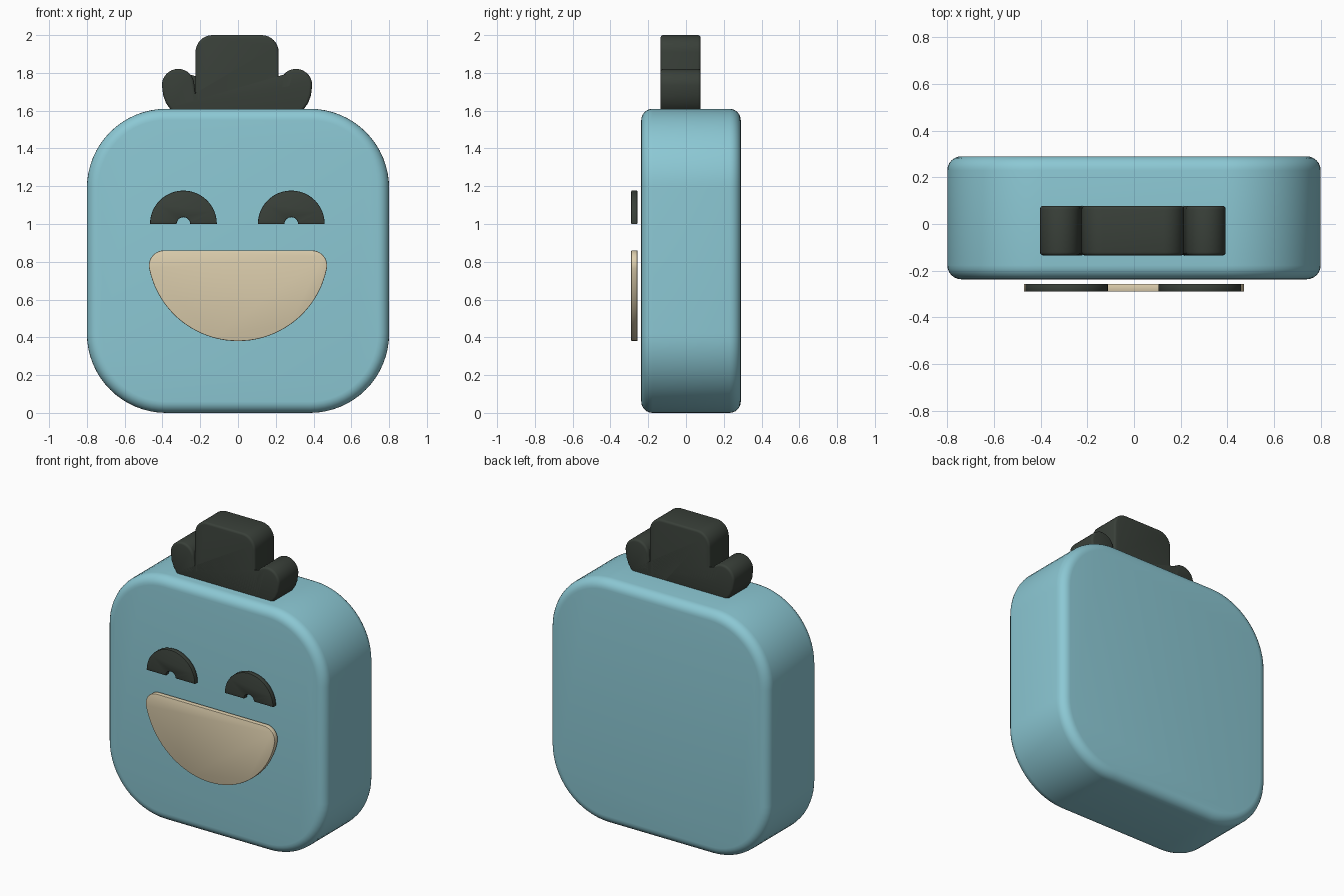
import bpy, bmesh
from math import sin, cos, radians, atan2, degrees, sqrt

cube = bpy.data.objects.get("Cube")
if cube:
    bpy.data.objects.remove(cube, do_unlink=True)


def material(name, rgb):
    mat = bpy.data.materials.new(name)
    mat.use_nodes = True
    mat.diffuse_color = (*rgb, 1)
    mat.node_tree.nodes["Principled BSDF"].inputs["Base Color"].default_value = (*rgb, 1)
    return mat


def arc(cx, cz, r, start, end, steps=12):
    """Points on a circular arc, angles in degrees."""
    angles = [radians(start + (end - start) * i / steps) for i in range(steps + 1)]
    return [(cx + r * cos(a), cz + r * sin(a)) for a in angles]


def mirrored(half):
    """Close a right-hand outline, listed bottom to top, with its mirror image."""
    return half + [(-x, z) for x, z in reversed(half) if abs(x) > 1e-5]


def slab(name, outline, front, back, bevel, segments, mat, x=0):
    """Extrude an x-z outline along y and round the front and back rims."""
    bm = bmesh.new()
    face = bm.faces.new([bm.verts.new((px + x, front, pz)) for px, pz in outline])
    new = bmesh.ops.extrude_face_region(bm, geom=[face], use_keep_orig=True)["geom"]
    for v in new:
        if isinstance(v, bmesh.types.BMVert):
            v.co.y = back
    bmesh.ops.recalc_face_normals(bm, faces=bm.faces)
    rims = [e for e in bm.edges if abs(e.verts[0].co.y - e.verts[1].co.y) < 1e-6]
    bmesh.ops.bevel(bm, geom=rims, offset=bevel, offset_type='OFFSET', segments=segments,
                    profile=0.5, affect='EDGES', clamp_overlap=False)
    mesh = bpy.data.meshes.new(name)
    bm.to_mesh(mesh)
    bm.free()
    mesh.materials.append(mat)
    obj = bpy.data.objects.new(name, mesh)
    bpy.context.collection.objects.link(obj)
    bpy.ops.object.select_all(action='DESELECT')
    obj.select_set(True)
    bpy.context.view_layer.objects.active = obj
    bpy.ops.object.shade_smooth_by_angle(angle=radians(40))
    return obj


blue = material("soft blue", (0.262, 0.578, 0.658))
dark = material("dark green grey", (0.041, 0.051, 0.041))
cream = material("cream", (0.730, 0.624, 0.423))

# Body: thick rounded square
w, top, r = 0.8, 1.61, 0.42
body = mirrored(arc(w - r, r, r, -90, 0, 16) + arc(w - r, top - r, r, 0, 90, 16))
slab("body", body, -0.237, 0.29, 0.06, 6, blue)

# Hat: tall block with a rounded lobe on each side
hat = [(0.32, 1.58), (0.355, 1.61), (0.376, 1.64), (0.391, 1.68)]
hat += arc(0.312, 1.735, 0.086, 0, 180, 16)
hat += [(0.22, 1.69)]
hat += arc(0.13, 1.91, 0.09, 0, 90, 8)
slab("hat", mirrored(hat), -0.135, 0.078, 0.014, 3, dark, x=-0.005)

# Eyes: half rings with a small notch under each
eye = arc(0, 1.0, 0.177, 0, 180, 24) + arc(0, 1.0, 0.036, 180, 0, 10)
for side, x in (("right", -0.289), ("left", 0.282)):
    slab(side + "_eye", eye, -0.29, -0.257, 0.004, 2, dark, x)

# Mouth: half disc with rounded upper corners
big, small, lip = 0.48, 0.08, 0.86
cx = sqrt((big - small) ** 2 - small ** 2)
join = degrees(atan2(-small, cx))
mouth = arc(0, lip, big, -90, join, 20) + arc(cx, lip - small, small, join, 90, 10)[1:]
slab("mouth", mirrored(mouth), -0.29, -0.257, 0.004, 2, cream)
